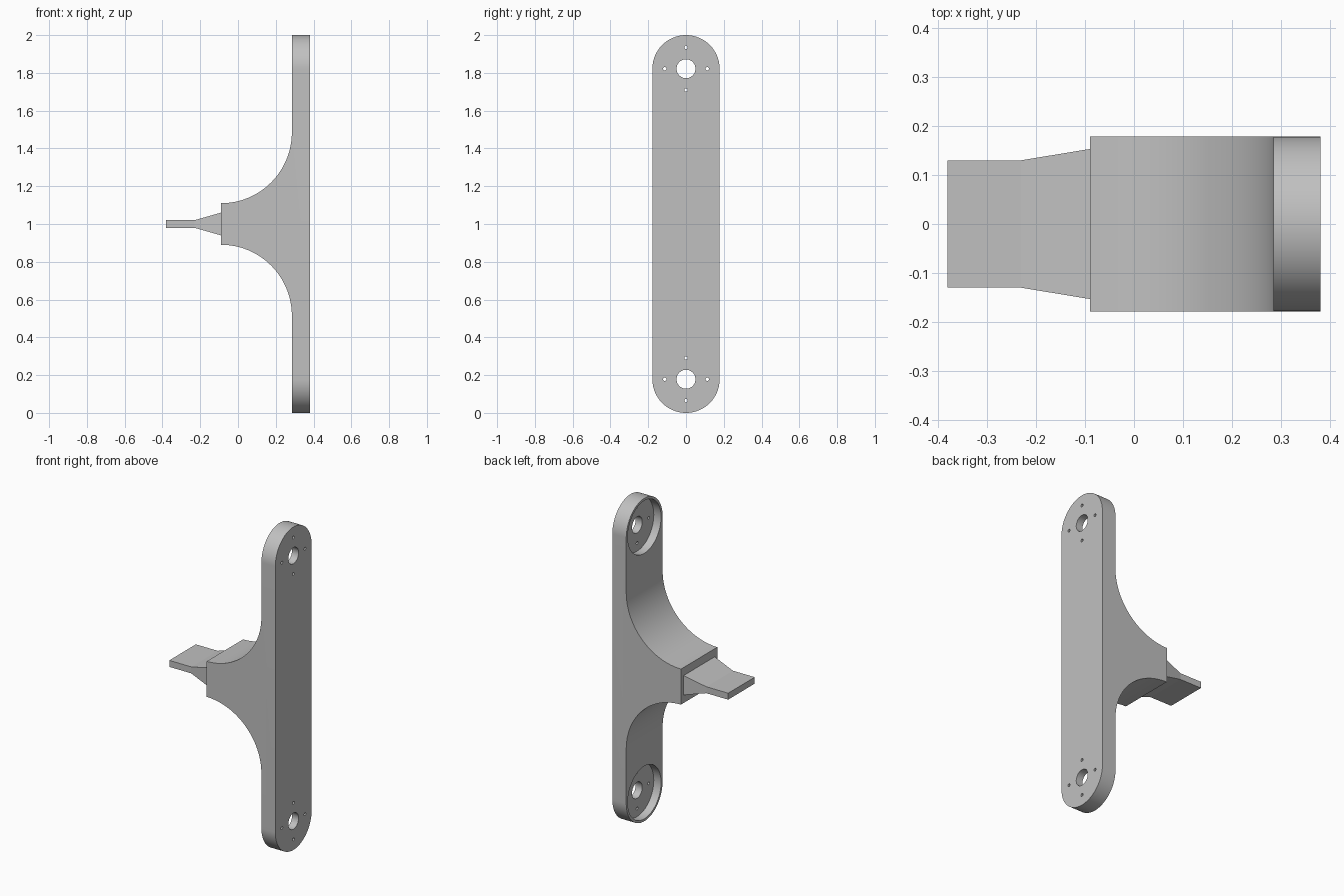
import bpy, bmesh, math
from mathutils import Matrix

if "Cube" in bpy.data.objects:
    bpy.data.objects.remove(bpy.data.objects["Cube"])

HALF_W = 0.178            # half width of the plate, also its end radius
END_Z = 1 - HALF_W        # end centres, measured from mid height
FRONT, BACK = 0.38, 0.285  # x of the plate's two broad faces
ROOT = -0.09              # x where the neck ends

grey = bpy.data.materials.new("light grey")
grey.use_nodes = True
colour = (0.53, 0.53, 0.53, 1)
grey.diffuse_color = colour
grey.node_tree.nodes["Principled BSDF"].inputs["Base Color"].default_value = colour


def make_object(name, bm):
    bmesh.ops.recalc_face_normals(bm, faces=bm.faces)
    mesh = bpy.data.meshes.new(name)
    bm.to_mesh(mesh)
    bm.free()
    mesh.materials.append(grey)
    obj = bpy.data.objects.new(name, mesh)
    bpy.context.collection.objects.link(obj)
    return obj


def prism(name, outline, offset):
    bm = bmesh.new()
    face = bm.faces.new([bm.verts.new(p) for p in outline])
    moved = bmesh.ops.extrude_face_region(bm, geom=[face])["geom"]
    verts = [v for v in moved if isinstance(v, bmesh.types.BMVert)]
    bmesh.ops.translate(bm, verts=verts, vec=offset)
    return make_object(name, bm)


def arc(cx, cy, r, start, end, steps):
    angles = [math.radians(start + (end - start) * i / steps) for i in range(steps + 1)]
    return [(cx + r * math.cos(a), cy + r * math.sin(a)) for a in angles]


def x_cylinders(name, spots, radius, x0, x1, sides):
    bm = bmesh.new()
    for y, z in spots:
        place = Matrix.Translation(((x0 + x1) / 2, y, z)) @ Matrix.Rotation(math.pi / 2, 4, "Y")
        bmesh.ops.create_cone(bm, cap_ends=True, segments=sides, radius1=radius,
                              radius2=radius, depth=x1 - x0, matrix=place)
    return make_object(name, bm)


def boolean(target, cutter, operation):
    cutter.hide_render = True
    mod = target.modifiers.new(operation, "BOOLEAN")
    mod.operation, mod.solver, mod.object = operation, "EXACT", cutter
    bpy.context.view_layer.objects.active = target
    bpy.ops.object.modifier_apply(modifier=mod.name)
    bpy.data.objects.remove(cutter)


# Bracket body: side profile with two flared fillets
fillet = BACK - ROOT
upper = arc(ROOT, 1.485, fillet, 0, -90, 32)
lower = [(x, 2 - z) for x, z in reversed(upper)]
side = [(FRONT, -0.1), (FRONT, 2.1), (BACK, 2.1)] + upper + lower + [(BACK, -0.1)]
body = prism("bracket_body", [(x, -0.3, z) for x, z in side], (0, 0.6, 0))

# Round both ends of the plate
stadium = arc(0, 1 + END_Z, HALF_W, 0, 180, 48) + arc(0, 1 - END_Z, HALF_W, 180, 360, 48)
boolean(body, prism("rounded_outline", [(-0.3, y, z) for y, z in stadium], (1, 0, 0)), "INTERSECT")

# Recesses, axle holes and screw holes at both ends
ends = [(0, 1 + s * END_Z) for s in (-1, 1)]
screws = [(y + dy, z + dz) for y, z in ends
          for dy, dz in ((0.113, 0), (-0.113, 0), (0, 0.113), (0, -0.113))]
boolean(body, x_cylinders("recess_cutter", ends, 0.163, 0.2, 0.335, 64), "DIFFERENCE")
boolean(body, x_cylinders("axle_cutter", ends, 0.05, 0.2, 0.5, 48), "DIFFERENCE")
boolean(body, x_cylinders("screw_cutter", screws, 0.009, 0.2, 0.5, 16), "DIFFERENCE")

# Flat tongue that thickens and widens towards the neck
bm = bmesh.new()
rings = []
for x, hy, hz in ((-0.38, 0.13, 0.02), (-0.23, 0.13, 0.02), (ROOT, 0.153, 0.06)):
    rings.append([bm.verts.new((x, sy * hy, 1 + sz * hz))
                  for sy, sz in ((-1, -1), (1, -1), (1, 1), (-1, 1))])
for a, b in zip(rings, rings[1:]):
    for i in range(4):
        j = (i + 1) % 4
        bm.faces.new((a[i], a[j], b[j], b[i]))
bm.faces.new(rings[0])
bm.faces.new(rings[-1])
tongue = make_object("tongue", bm)

# Smooth the curved walls, keep edges crisp
bpy.ops.object.select_all(action="DESELECT")
body.select_set(True)
bpy.context.view_layer.objects.active = body
bpy.ops.object.shade_smooth_by_angle(angle=math.radians(30))
